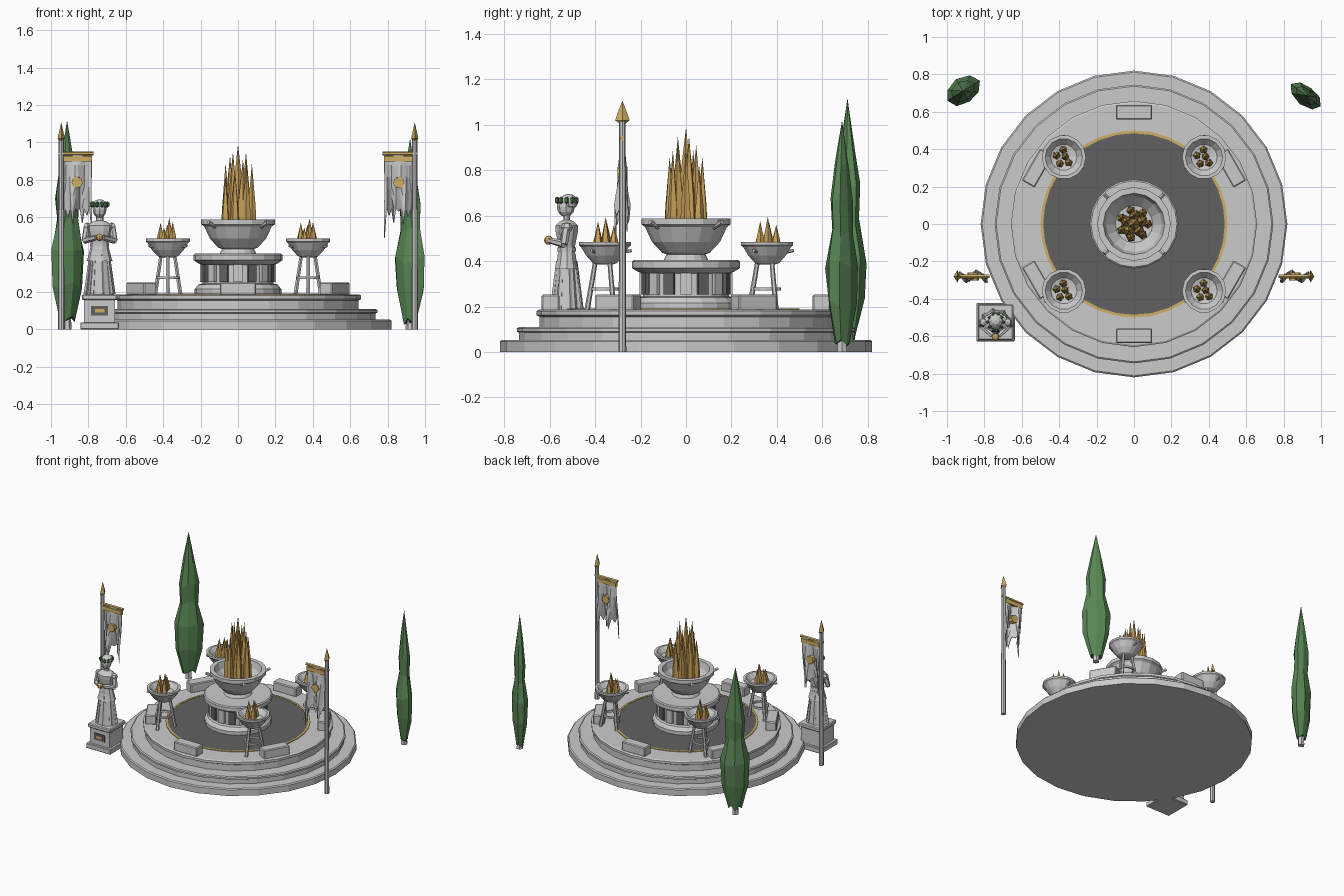
import bpy, bmesh, math, random
from mathutils import Vector, Matrix

if "Cube" in bpy.data.objects:
    bpy.data.objects.remove(bpy.data.objects["Cube"])

random.seed(4)

def material(name, r, g, b):
    m = bpy.data.materials.new(name)
    m.diffuse_color = (r, g, b, 1)
    m.use_nodes = True
    m.node_tree.nodes["Principled BSDF"].inputs["Base Color"].default_value = m.diffuse_color
    return m

GOLD = material("gold", 0.62, 0.43, 0.13)
FIRE = material("fire", 0.60, 0.36, 0.10)
GREEN = material("leaf_green", 0.10, 0.24, 0.09)
DARK = material("dark_stone", 0.12, 0.12, 0.12)

def finish(name, bm, mat=None, loc=(0, 0, 0), rot=0):
    bmesh.ops.remove_doubles(bm, verts=bm.verts, dist=1e-5)
    bmesh.ops.recalc_face_normals(bm, faces=bm.faces)
    me = bpy.data.meshes.new(name)
    bm.to_mesh(me)
    bm.free()
    ob = bpy.data.objects.new(name, me)
    bpy.context.collection.objects.link(ob)
    ob.location = loc
    ob.rotation_euler[2] = rot
    if mat:
        me.materials.append(mat)
    return ob

def lathe(name, profile, n, loc=(0, 0, 0), mat=None, sx=1, sy=1, rot=0, jitter=0, closed=False):
    """Turn (radius, z) points about z with n flat sides."""
    bm = bmesh.new()
    rings = []
    for r, z in profile:
        ring = []
        for i in range(n):
            a = 2 * math.pi * i / n
            k = r * (1 + random.uniform(-jitter, jitter))
            dz = random.uniform(-jitter, jitter) * 0.25 if r and jitter else 0
            ring.append(bm.verts.new((k * math.cos(a) * sx, k * math.sin(a) * sy, z + dz)))
        rings.append(ring)
    pairs = list(zip(rings, rings[1:])) + ([(rings[-1], rings[0])] if closed else [])
    for a, b in pairs:
        for i in range(n):
            j = (i + 1) % n
            bm.faces.new((a[i], a[j], b[j], b[i]))
    if not closed:
        for ring, (r, z) in ((rings[0], profile[0]), (rings[-1], profile[-1])):
            if r > 0:
                bm.faces.new(ring)
    return finish(name, bm, mat, loc, rot)

def box(name, size, loc, mat=None, rot=0, bevel=0):
    bm = bmesh.new()
    bmesh.ops.create_cube(bm, size=1, matrix=Matrix.Diagonal((*size, 1)))
    if bevel:
        bmesh.ops.bevel(bm, geom=bm.edges[:], offset=bevel, segments=1, affect='EDGES')
    return finish(name, bm, mat, loc, rot)

def rod(name, p, q, r1, r2, n=6, mat=None):
    p, q = Vector(p), Vector(q)
    d = q - p
    m = Matrix.Translation((p + q) / 2) @ d.to_track_quat('Z', 'Y').to_matrix().to_4x4()
    bm = bmesh.new()
    bmesh.ops.create_cone(bm, cap_ends=True, segments=n, radius1=r1, radius2=r2, depth=d.length, matrix=m)
    return finish(name, bm, mat)

def ball(name, loc, size, mat=None, u=8, v=6):
    bm = bmesh.new()
    bmesh.ops.create_uvsphere(bm, u_segments=u, v_segments=v, radius=1, matrix=Matrix.Diagonal((*size, 1)))
    return finish(name, bm, mat, loc)

def flame(name, loc, r, z0, z1):
    h = z1 - z0
    lathe(name, [(0, z0), (r, z0 + 0.15 * h), (r * 0.8, z0 + 0.45 * h), (0, z1)], 5,
          loc, FIRE, rot=random.uniform(0, 6))

# Stepped round platform
lathe("lower_step", [(0.82, 0), (0.82, 0.046), (0.812, 0.053)], 24)
lathe("middle_step", [(0.735, 0.04), (0.735, 0.085), (0.745, 0.09), (0.745, 0.103), (0.737, 0.109)], 24)
lathe("upper_step", [(0.645, 0.1), (0.645, 0.155), (0.658, 0.162), (0.658, 0.18), (0.648, 0.186)], 24)
lathe("gold_floor_ring", [(0.485, 0.18), (0.5, 0.18), (0.5, 0.191), (0.485, 0.191)], 32, mat=GOLD, closed=True)
lathe("dark_floor", [(0.487, 0.18), (0.487, 0.189)], 32, mat=DARK)

# Stone benches around the edge
for i in range(6):
    a = math.radians(30 + 60 * i)
    box("bench", (0.078, 0.195, 0.07), (0.597 * math.cos(a), 0.597 * math.sin(a), 0.217), rot=a, bevel=0.006)

# Central altar drum with pilasters and dark panels
lathe("altar_drum", [(0.232, 0.185), (0.232, 0.215), (0.212, 0.24), (0.19, 0.245), (0.19, 0.345),
                     (0.21, 0.352), (0.238, 0.37), (0.238, 0.398), (0.23, 0.405)], 20)
for i in range(16):
    a = math.pi * i / 8
    r = 0.192 if i % 2 == 0 else 0.19
    box("altar_panel", (0.024, 0.048, 0.095), (r * math.cos(a), r * math.sin(a), 0.3),
        DARK if i % 2 else None, a)

# Central fire bowl
lathe("fire_bowl", [(0.1, 0.40), (0.085, 0.43), (0.105, 0.437), (0.15, 0.485), (0.18, 0.55), (0.197, 0.562),
                    (0.197, 0.588), (0.165, 0.588), (0.15, 0.54), (0.1, 0.485), (0, 0.475)], 16)
for i in range(4):
    a = math.pi / 4 + math.pi / 2 * i
    c, s = math.cos(a), math.sin(a)
    rod("bowl_handle", (0.17 * c, 0.17 * s, 0.548), (0.225 * c, 0.225 * s, 0.572), 0.011, 0.011)
flame("main_flame", (0, 0, 0), 0.042, 0.47, 0.99)
for i in range(5):
    a = 2 * math.pi * i / 5 + 0.3
    flame("inner_flame", (0.045 * math.cos(a), 0.045 * math.sin(a), 0), 0.034, 0.47, (0.95, 0.91, 0.93)[i % 3])
for i in range(7):
    a = 2 * math.pi * i / 7
    flame("outer_flame", (0.074 * math.cos(a), 0.074 * math.sin(a), 0), 0.026, 0.47, (0.89, 0.82, 0.86)[i % 3])

# Four tripod braziers
for sx in (-1, 1):
    for sy in (-1, 1):
        x, y = 0.375 * sx, 0.357 * sy
        lathe("brazier_bowl", [(0.035, 0.385), (0.055, 0.392), (0.085, 0.425), (0.108, 0.462), (0.118, 0.47),
                               (0.118, 0.485), (0.1, 0.485), (0.07, 0.45), (0, 0.435)], 14, (x, y, 0))
        lathe("brazier_ring", [(0.05, 0.27), (0.062, 0.27), (0.062, 0.284), (0.05, 0.284)], 12, (x, y, 0), closed=True)
        for k in range(3):
            a = math.radians(-90 + 120 * k)
            c, s = math.cos(a), math.sin(a)
            rod("brazier_leg", (x + 0.078 * c, y + 0.078 * s, 0.186), (x + 0.04 * c, y + 0.04 * s, 0.41), 0.012, 0.010)
            b = a + math.pi / 3
            rod("brazier_handle", (x + 0.085 * math.cos(b), y + 0.085 * math.sin(b), 0.44),
                (x + 0.118 * math.cos(b), y + 0.118 * math.sin(b), 0.447), 0.007, 0.007)
        for k in range(5):
            a = 2 * math.pi * k / 5 + 0.4
            r = 0.04 if k else 0.008
            flame("brazier_flame", (x + r * math.cos(a), y + r * math.sin(a), 0), 0.022, 0.435,
                  (0.595, 0.56, 0.57, 0.545, 0.575)[k])

# Tall cypress trees
for x, y, rot, a, b, top in ((-0.914, 0.711, 0.55, 0.098, 0.07, 1.118), (0.92, 0.687, -0.65, 0.095, 0.052, 1.02)):
    f = top / 1.118
    lathe("tree_trunk", [(0.024, 0), (0.02, 0.1)], 6, (x, y, 0))
    prof = [(0.45, 0.055), (0.9, 0.23), (1.0, 0.41), (0.66, 0.58), (0.72, 0.72), (0.42, 0.9), (0, 1.118)]
    lathe("tree_foliage", [(r, z * f) for r, z in prof], 8, (x, y, 0), GREEN, a, b, rot, 0.1)

# Banners: pole, spear tip, crossbar, tattered cloth, emblem
BOTTOMS = (0.53, 0.60, 0.56, 0.63, 0.57, 0.61, 0.53)
for s in (-1, 1):
    px, py = 0.945 * s, -0.28
    lathe("banner_pole", [(0.017, 0), (0.014, 1.02)], 8, (px, py, 0))
    lathe("pole_tip", [(0.012, 1.005), (0.032, 1.02), (0.02, 1.055), (0, 1.107)], 4, (px, py, 0), GOLD, 0.6, 1)
    rod("banner_crossbar", (px + 0.015 * s, py, 0.94), (px - 0.172 * s, py, 0.94), 0.011, 0.011, 6, GOLD)
    bm = bmesh.new()
    cols = []
    for i in range(13):
        u = i / 12
        bottom = BOTTOMS[i // 2] if i % 2 == 0 else 0.645
        if s > 0 and i == 12:
            bottom = 0.49
        col = []
        for j in range(6):
            z = 0.94 + (bottom - 0.94) * j / 5
            wave = (0.004 + 0.03 * j / 5) * math.sin(u * 9 + j * 0.5)
            col.append(bm.verts.new((px - s * (0.012 + 0.15 * u), py + wave, z)))
        cols.append(col)
    for p, q in zip(cols, cols[1:]):
        for j in range(5):
            bm.faces.new((p[j], q[j], q[j + 1], p[j + 1]))
    cloth = finish("banner_cloth", bm)
    mod = cloth.modifiers.new("thickness", 'SOLIDIFY')
    mod.thickness, mod.offset = 0.006, 0
    box("banner_trim", (0.152, 0.022, 0.03), (px - s * 0.088, py, 0.912), GOLD)
    ex = px - s * 0.085
    rod("banner_emblem", (ex, py - 0.022, 0.785), (ex, py + 0.022, 0.785), 0.03, 0.03, 8, GOLD)

# Statue pedestal
X, Y = -0.74, -0.525
box("pedestal_base", (0.205, 0.205, 0.038), (X, Y, 0.019), bevel=0.004)
box("pedestal_body", (0.165, 0.165, 0.13), (X, Y, 0.1))
box("pedestal_cap", (0.19, 0.19, 0.03), (X, Y, 0.172), bevel=0.006)
box("plaque", (0.09, 0.01, 0.05), (X, Y - 0.083, 0.1), DARK)
box("plaque_inlay", (0.05, 0.01, 0.02), (X, Y - 0.086, 0.1), GOLD)

# Robed statue
lathe("statue_robe", [(0.078, 0.187), (0.074, 0.21), (0.056, 0.36), (0.05, 0.43)], 10, (X, Y, 0), None, 1, 0.85)
lathe("statue_tunic", [(0.07, 0.365), (0.064, 0.38), (0.046, 0.45), (0.05, 0.47), (0.066, 0.53), (0.068, 0.556),
                       (0.04, 0.575), (0.02, 0.582), (0.02, 0.615)], 10, (X, Y, 0), None, 1, 0.78)
lathe("statue_belt", [(0.05, 0.443), (0.05, 0.46)], 10, (X, Y, 0), None, 1, 0.85)
for i in range(8):
    a = math.pi * i / 4 + 0.2
    c, s = math.cos(a), math.sin(a)
    rod("robe_fold", (X + 0.073 * c, Y + 0.062 * s, 0.188), (X + 0.048 * c, Y + 0.04 * s, 0.4), 0.014, 0.008, 5)
for s in (-1, 1):
    elbow = (X + 0.08 * s, Y - 0.012, 0.475)
    ball("statue_shoulder", (X + 0.065 * s, Y, 0.548), (0.024, 0.026, 0.024), None, 6, 4)
    rod("statue_upper_arm", (X + 0.066 * s, Y, 0.552), elbow, 0.019, 0.017)
    rod("statue_forearm", elbow, (X + 0.018 * s, Y - 0.072, 0.49), 0.018, 0.013)
ball("held_orb", (X, Y - 0.08, 0.492), (0.02, 0.02, 0.02), GOLD)
ball("statue_head", (X, Y - 0.004, 0.64), (0.037, 0.04, 0.046))
ball("statue_hair", (X, Y + 0.008, 0.66), (0.041, 0.042, 0.036))
for i in range(10):
    a = 2 * math.pi * i / 10
    ball("wreath_leaf", (X + 0.042 * math.cos(a), Y + 0.044 * math.sin(a), 0.668),
         (0.012, 0.012, 0.017), GREEN, 4, 3)
